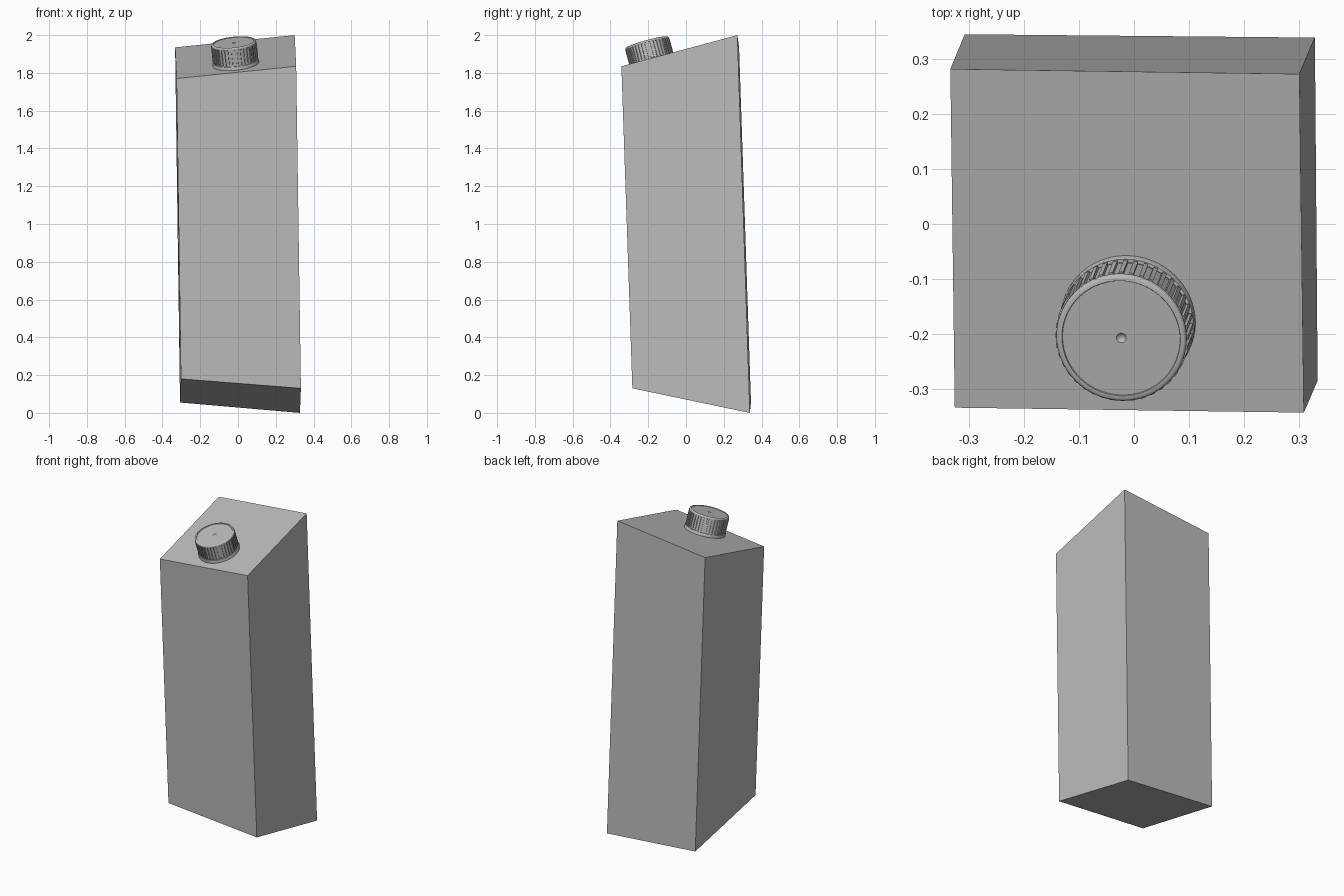
import bpy, bmesh, math
from mathutils import Vector, Matrix

cube = bpy.data.objects.get("Cube")
if cube:
    bpy.data.objects.remove(cube, do_unlink=True)

GREY = (0.5, 0.5, 0.5, 1)
grey = bpy.data.materials.new("plain_grey")
grey.use_nodes = True
grey.diffuse_color = GREY
grey.node_tree.nodes["Principled BSDF"].inputs["Base Color"].default_value = GREY


def add_object(name, bm, matrix=Matrix()):
    bmesh.ops.recalc_face_normals(bm, faces=bm.faces[:])
    mesh = bpy.data.meshes.new(name)
    bm.to_mesh(mesh)
    bm.free()
    mesh.materials.append(grey)
    obj = bpy.data.objects.new(name, mesh)
    obj.matrix_world = matrix
    bpy.context.collection.objects.link(obj)
    return obj


def smooth(obj, degrees):
    bpy.ops.object.select_all(action='DESELECT')
    obj.select_set(True)
    bpy.context.view_layer.objects.active = obj
    bpy.ops.object.shade_smooth_by_angle(angle=math.radians(degrees))


# Carton body: slanted top and bottom, slightly leaning sides
bottom = [Vector(p) for p in ((-0.302, -0.278, 0.18), (0.333, -0.284, 0.13),
                              (0.328, 0.338, 0), (-0.307, 0.344, 0.055))]
top = [Vector(p) for p in ((-0.325, -0.333, 1.77), (0.308, -0.342, 1.835),
                           (0.3, 0.272, 2), (-0.333, 0.281, 1.935))]
bm = bmesh.new()
low = [bm.verts.new(p) for p in bottom]
high = [bm.verts.new(p) for p in top]
bm.faces.new(low)
bm.faces.new(high)
for i in range(4):
    j = (i + 1) % 4
    bm.faces.new((low[i], low[j], high[j], high[i]))
add_object("carton_body", bm)

# Frame for the cap, standing square on the slanted top
across = (top[1] - top[0]).normalized()
normal = across.cross(top[3] - top[0]).normalized()
frame = Matrix((across, normal.cross(across), normal)).transposed().to_4x4()
x, y = -0.011, -0.176
z = top[0].z - (normal.x * (x - top[0].x) + normal.y * (y - top[0].y)) / normal.z
frame.translation = (x, y, z)


def lathe(name, profile, steps=80):
    bm = bmesh.new()
    verts = [bm.verts.new((r, 0, h)) for r, h in profile]
    edges = [bm.edges.new(pair) for pair in zip(verts, verts[1:])]
    bmesh.ops.spin(bm, geom=verts + edges, cent=(0, 0, 0), axis=(0, 0, 1),
                   angle=math.tau, steps=steps)
    bmesh.ops.remove_doubles(bm, verts=bm.verts[:], dist=0.00005)
    smooth(add_object(name, bm, frame), 35)


# Collar ring at the foot of the cap
lathe("cap_collar", [(0, -0.005), (0.123, -0.005), (0.123, 0.014),
                     (0.121, 0.018), (0.115, 0.018), (0.115, 0.026), (0, 0.026)])

# Cap with rounded rim, shallow recessed top and centre dimple
lathe("screw_cap", [(0, 0.024), (0.116, 0.024), (0.116, 0.108), (0.1185, 0.109),
                    (0.1185, 0.116), (0.117, 0.119), (0.114, 0.121),
                    (0.108, 0.121), (0.107, 0.118), (0.009, 0.118),
                    (0.006, 0.115), (0, 0.113)])

# Grip ribs around the cap
bm = bmesh.new()
RIBS = 40
for i in range(RIBS):
    place = (Matrix.Rotation(math.tau * i / RIBS, 4, 'Z')
             @ Matrix.Translation((0.117, 0, 0.067))
             @ Matrix.Diagonal((0.008, 0.008, 0.084, 1)))
    bmesh.ops.create_cube(bm, size=1, matrix=place)
add_object("cap_grip_ribs", bm, frame)
